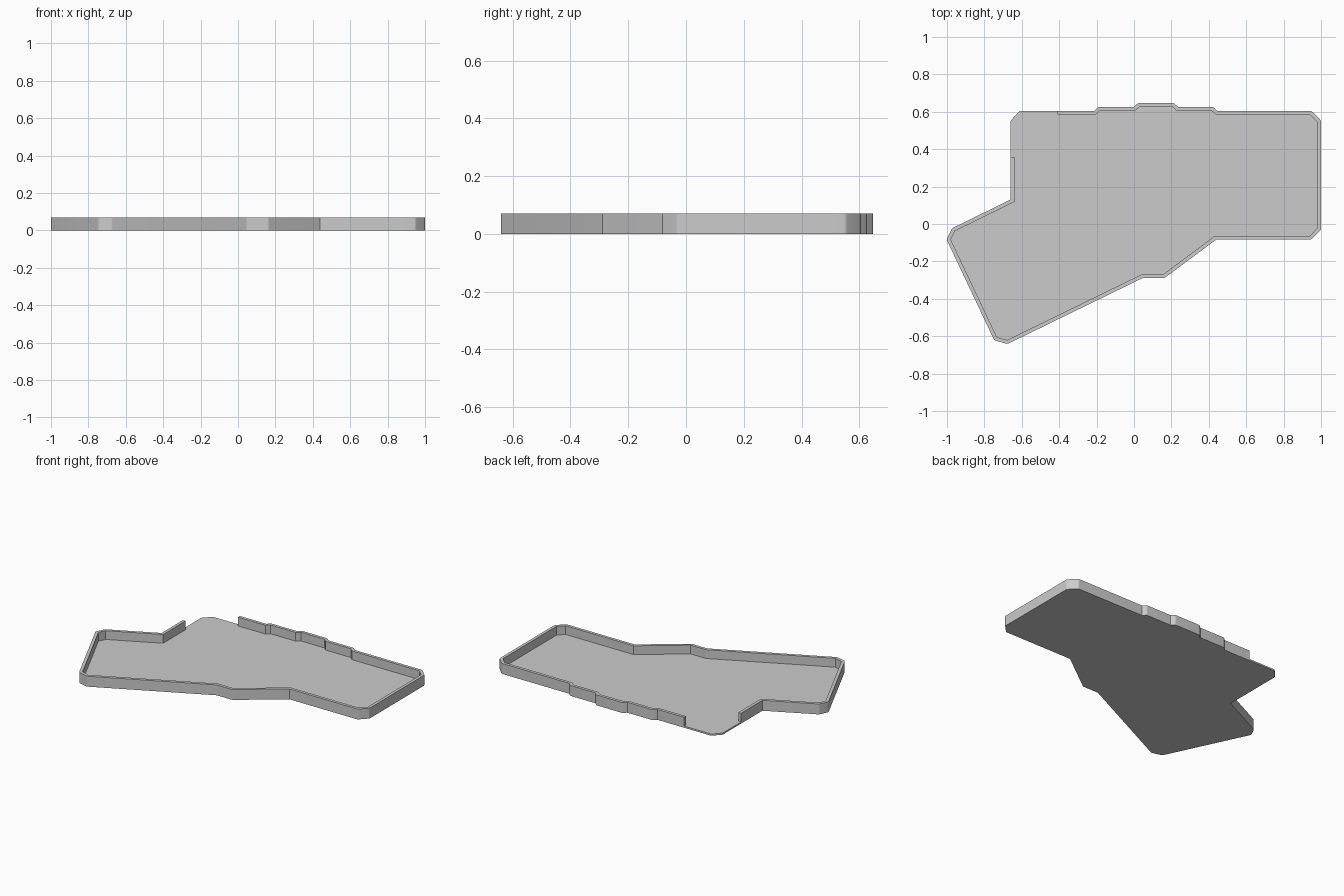
import bpy, bmesh, math
from mathutils import Vector

cube = bpy.data.objects.get("Cube")
if cube:
    bpy.data.objects.remove(cube, do_unlink=True)

WALL, FLOOR, HEIGHT, ARC_STEPS = 0.02, 0.011, 0.07, 5

# Inner outline, clockwise; the first run carries the rim, the last corner is open
RIM_PATH = [(-.41, .585), (-.205, .585), (-.183, .606), (.005, .606), (.03, .627),
            (.205, .627), (.228, .606), (.415, .606), (.437, .585), (.94, .585),
            (.98, .545), (.98, -.022), (.94, -.063), (.433, -.063), (.155, -.27),
            (.04, -.27), (-.678, -.62), (-.733, -.605), (-.98, -.083),
            (-.958, -.038), (-.64, .118), (-.64, .357)]
OPEN_CORNER = [(-.64, .545), (-.602, .585)]


def offset_corners(points, distance):
    """Offset a closed clockwise outline: round outer corners, sharp inner ones."""
    pts = [Vector(p) for p in points]
    corners = []
    for i, p in enumerate(pts):
        a = (p - pts[i - 1]).normalized()
        b = (pts[(i + 1) % len(pts)] - p).normalized()
        na, nb = Vector((-a.y, a.x)), Vector((-b.y, b.x))
        turn = a.x * b.y - a.y * b.x
        if turn < -0.01:
            corners.append([p + distance * na.slerp(nb, k / ARC_STEPS)
                            for k in range(ARC_STEPS + 1)])
        else:
            corners.append([p + (na + nb) * distance / (1 + na.dot(nb))])
    return corners


corners = offset_corners(RIM_PATH + OPEN_CORNER, WALL)
rim_outer = [p for c in corners[:len(RIM_PATH)] for p in c]
open_outer = [p for c in corners[len(RIM_PATH):] for p in c]

bm = bmesh.new()


def ring(points, z):
    return [bm.verts.new((p[0], p[1], z)) for p in points]


# Floor plate, its top split into the tray floor and the strip under the rim
bottom = ring(rim_outer + open_outer, 0)
top = ring(rim_outer + open_outer, FLOOR)
inner = ring(RIM_PATH, FLOOR)
bm.faces.new(bottom)
for i in range(len(top)):
    bm.faces.new((bottom[i - 1], bottom[i], top[i], top[i - 1]))
n = len(rim_outer)
strip = bm.faces.new(top[:n] + inner[::-1])
# The open corner's floor reaches the outer edge at both rim ends
bm.faces.new(inner + [top[n - 1]] + top[n:] + [top[0]])

# Raise the strip into the rim wall
raised = bmesh.ops.extrude_face_region(bm, geom=[strip])
bmesh.ops.translate(bm, vec=(0, 0, HEIGHT - FLOOR),
                    verts=[g for g in raised["geom"] if isinstance(g, bmesh.types.BMVert)])
if strip.is_valid:
    bmesh.ops.delete(bm, geom=[strip], context="FACES_ONLY")
bmesh.ops.recalc_face_normals(bm, faces=bm.faces)
bmesh.ops.dissolve_limit(bm, angle_limit=math.radians(0.5), verts=bm.verts, edges=bm.edges)

mesh = bpy.data.meshes.new("case_tray")
bm.to_mesh(mesh)
bm.free()
tray = bpy.data.objects.new("case_tray", mesh)
bpy.context.collection.objects.link(tray)

# Plain grey finish
grey = bpy.data.materials.new("light_grey")
grey.use_nodes = True
colour = (0.6, 0.6, 0.6, 1)
grey.diffuse_color = colour
grey.node_tree.nodes["Principled BSDF"].inputs["Base Color"].default_value = colour
mesh.materials.append(grey)

# Rounded corners read smooth, every other edge stays crisp
bpy.context.view_layer.objects.active = tray
tray.select_set(True)
bpy.ops.object.shade_smooth_by_angle(angle=math.radians(20))
